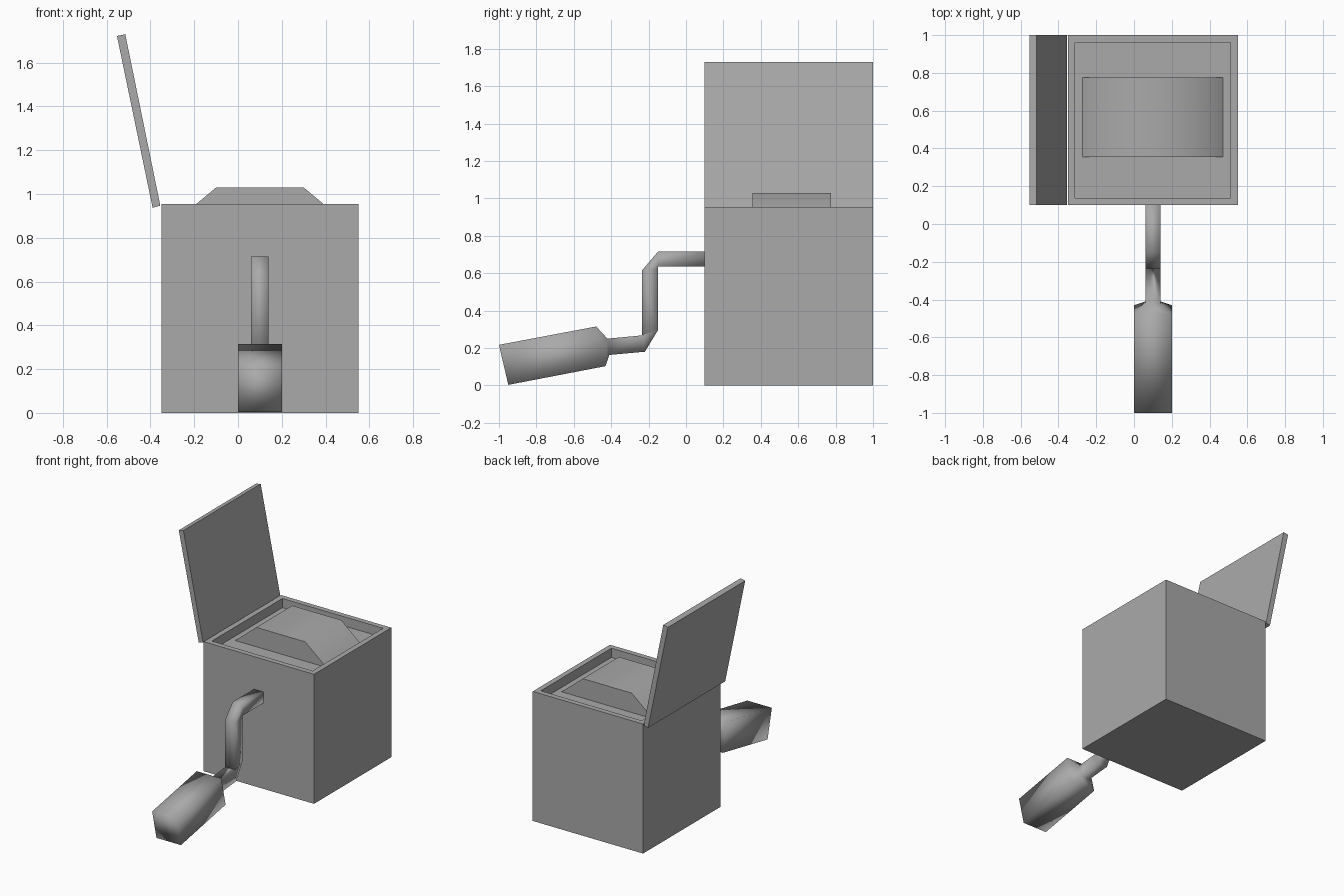
import bpy, bmesh, math
from mathutils import Vector

if "Cube" in bpy.data.objects:
    bpy.data.objects.remove(bpy.data.objects["Cube"], do_unlink=True)

GREY = (0.4, 0.4, 0.4, 1)
grey = bpy.data.materials.new("plain_grey")
grey.use_nodes = True
grey.diffuse_color = GREY
grey.node_tree.nodes["Principled BSDF"].inputs["Base Color"].default_value = GREY


def finish(name, bm, smooth=False):
    bmesh.ops.recalc_face_normals(bm, faces=bm.faces)
    mesh = bpy.data.meshes.new(name)
    bm.to_mesh(mesh)
    bm.free()
    mesh.materials.append(grey)
    for p in mesh.polygons:
        p.use_smooth = smooth
    ob = bpy.data.objects.new(name, mesh)
    bpy.context.collection.objects.link(ob)
    return ob


def extrude_along_y(name, profile, y0, y1):
    """Extrude an (x, z) profile from y0 to y1."""
    bm = bmesh.new()
    face = bm.faces.new([bm.verts.new((x, y0, z)) for x, z in profile])
    ext = bmesh.ops.extrude_face_region(bm, geom=[face])["geom"]
    moved = [v for v in ext if isinstance(v, bmesh.types.BMVert)]
    bmesh.ops.translate(bm, vec=(0, y1 - y0, 0), verts=moved)
    return finish(name, bm)


# Box with a shallow recess in its top
bm = bmesh.new()
bmesh.ops.create_cube(bm, size=1)
for v in bm.verts:
    v.co = Vector((0.1 + v.co.x * 0.9, 0.55 + v.co.y * 0.9, (v.co.z + 0.5) * 0.955))
top = max(bm.faces, key=lambda f: f.calc_center_median().z)
bmesh.ops.inset_region(bm, faces=[top], thickness=0.055)
ext = bmesh.ops.extrude_discrete_faces(bm, faces=[top])["faces"][0]
bmesh.ops.translate(bm, vec=(0, 0, -0.068), verts=ext.verts)
bmesh.ops.remove_doubles(bm, verts=bm.verts, dist=0.0001)
finish("box", bm)

# Open lid leaning outwards
extrude_along_y("lid", [(-0.39, 0.937), (-0.355, 0.947), (-0.515, 1.73), (-0.553, 1.722)], 0.1, 1.0)

# Raised block sitting in the recess
block = extrude_along_y("raised_block", [(-0.28, 0.88), (0.48, 0.88), (0.3, 1.03), (-0.1, 1.03)], 0.355, 0.775)
bpy.ops.object.select_all(action="DESELECT")
block.select_set(True)
bpy.context.view_layer.objects.active = block
bpy.ops.object.shade_smooth_by_angle(angle=math.radians(50))

# Crank arm and grip: square rings as (half width, upper yz, lower yz)
rings = [
    (0.04, (0.1, 0.715), (0.1, 0.635)),
    (0.04, (-0.15, 0.715), (-0.15, 0.635)),
    (0.04, (-0.235, 0.615), (-0.15, 0.62)),
    (0.04, (-0.235, 0.27), (-0.15, 0.295)),
    (0.04, (-0.23, 0.268), (-0.22, 0.18)),
    (0.04, (-0.42, 0.25), (-0.41, 0.163)),
    (0.1, (-0.48, 0.315), (-0.43, 0.103)),
    (0.1, (-1.0, 0.217), (-0.95, 0.003)),
]
bm = bmesh.new()
loops = []
for half, (uy, uz), (ly, lz) in rings:
    corners = [(-half, uy, uz), (half, uy, uz), (half, ly, lz), (-half, ly, lz)]
    loops.append([bm.verts.new((0.1 + x, y, z)) for x, y, z in corners])
for a, b in zip(loops, loops[1:]):
    for i in range(4):
        j = (i + 1) % 4
        bm.faces.new((a[i], a[j], b[j], b[i]))
bm.faces.new(loops[-1])
bm.faces.new(loops[0])
finish("crank_handle", bm, smooth=True)
